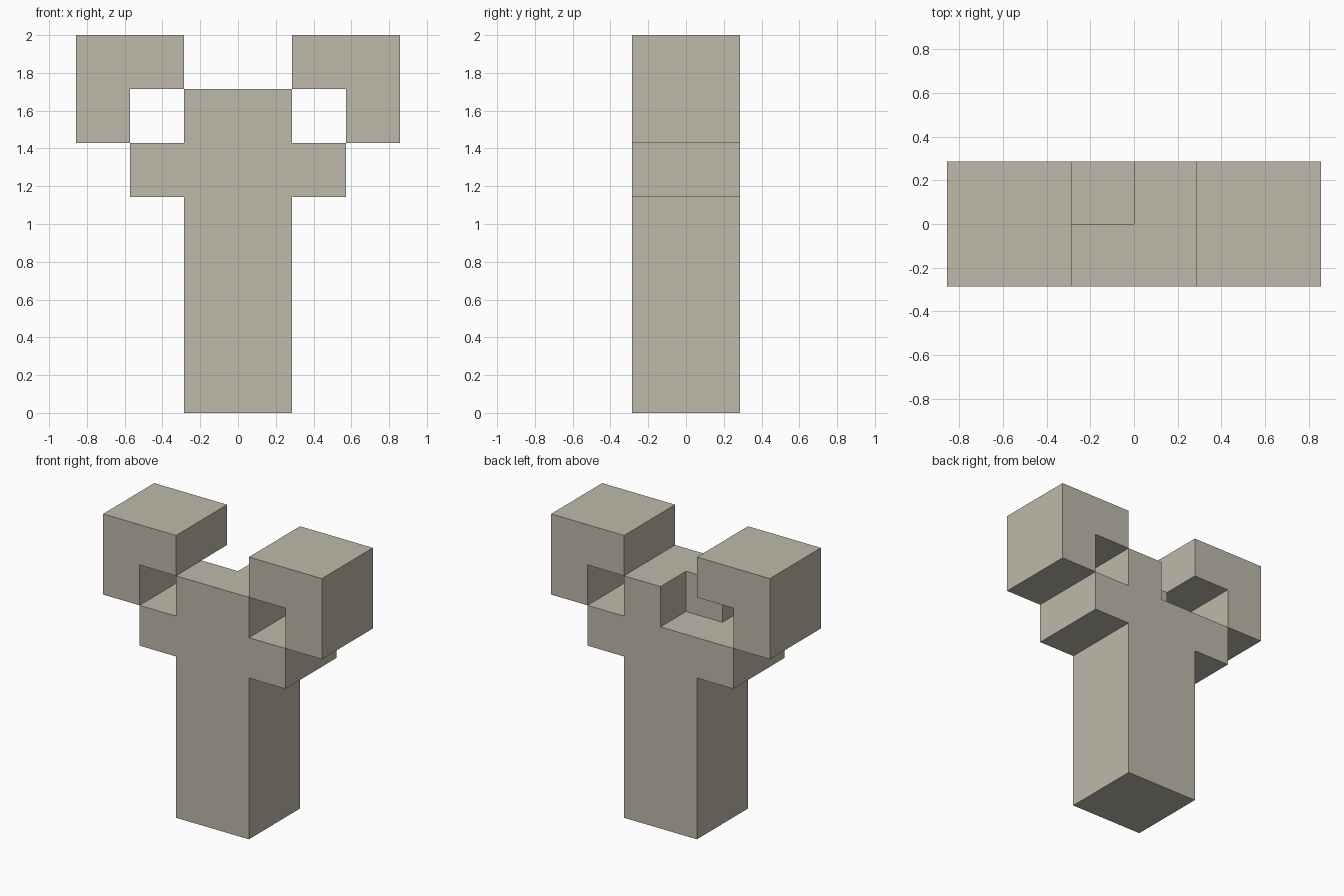
import bpy
import bmesh
from mathutils import Vector

cube = bpy.data.objects.get("Cube")
if cube:
    bpy.data.objects.remove(cube, do_unlink=True)

U = 2 / 7  # one block of the grid the model is built on

stone = bpy.data.materials.new("warm_grey_stone")
stone.use_nodes = True
colour = (0.515, 0.485, 0.402, 1)
stone.diffuse_color = colour
stone.node_tree.nodes["Principled BSDF"].inputs["Base Color"].default_value = colour


def prism(name, outline, to_space, direction):
    """Extrude a flat outline, given in blocks, along a direction."""
    bm = bmesh.new()
    face = bm.faces.new([bm.verts.new(Vector(to_space(a, b)) * U) for a, b in outline])
    grown = bmesh.ops.extrude_face_region(bm, geom=[face], use_keep_orig=True)
    moved = [g for g in grown["geom"] if isinstance(g, bmesh.types.BMVert)]
    bmesh.ops.translate(bm, verts=moved, vec=Vector(direction) * U)
    bmesh.ops.recalc_face_normals(bm, faces=bm.faces)
    mesh = bpy.data.meshes.new(name)
    bm.to_mesh(mesh)
    bm.free()
    mesh.materials.append(stone)
    obj = bpy.data.objects.new(name, mesh)
    bpy.context.collection.objects.link(obj)
    return obj


def upright(x, z):
    return (x, -1, z)


# Trunk with the wider collar at its top
half = [(1, 0), (1, 4), (2, 4), (2, 5)]
outline = half + [(-x, z) for x, z in reversed(half)]
prism("trunk_and_collar", outline, upright, (0, 2, 0))

# Crown block with one back quarter missing
crown = [(-1, -1), (1, -1), (1, 1), (0, 1), (0, 0), (-1, 0)]
prism("crown", crown, lambda x, y: (x, y, 5), (0, 0, 1))

# Hooked branch ends on both sides
hook = [(2, 5), (3, 5), (3, 7), (1, 7), (1, 6), (2, 6)]
for name, side in (("left_branch", 1), ("right_branch", -1)):
    prism(name, [(side * x, z) for x, z in hook], upright, (0, 2, 0))
